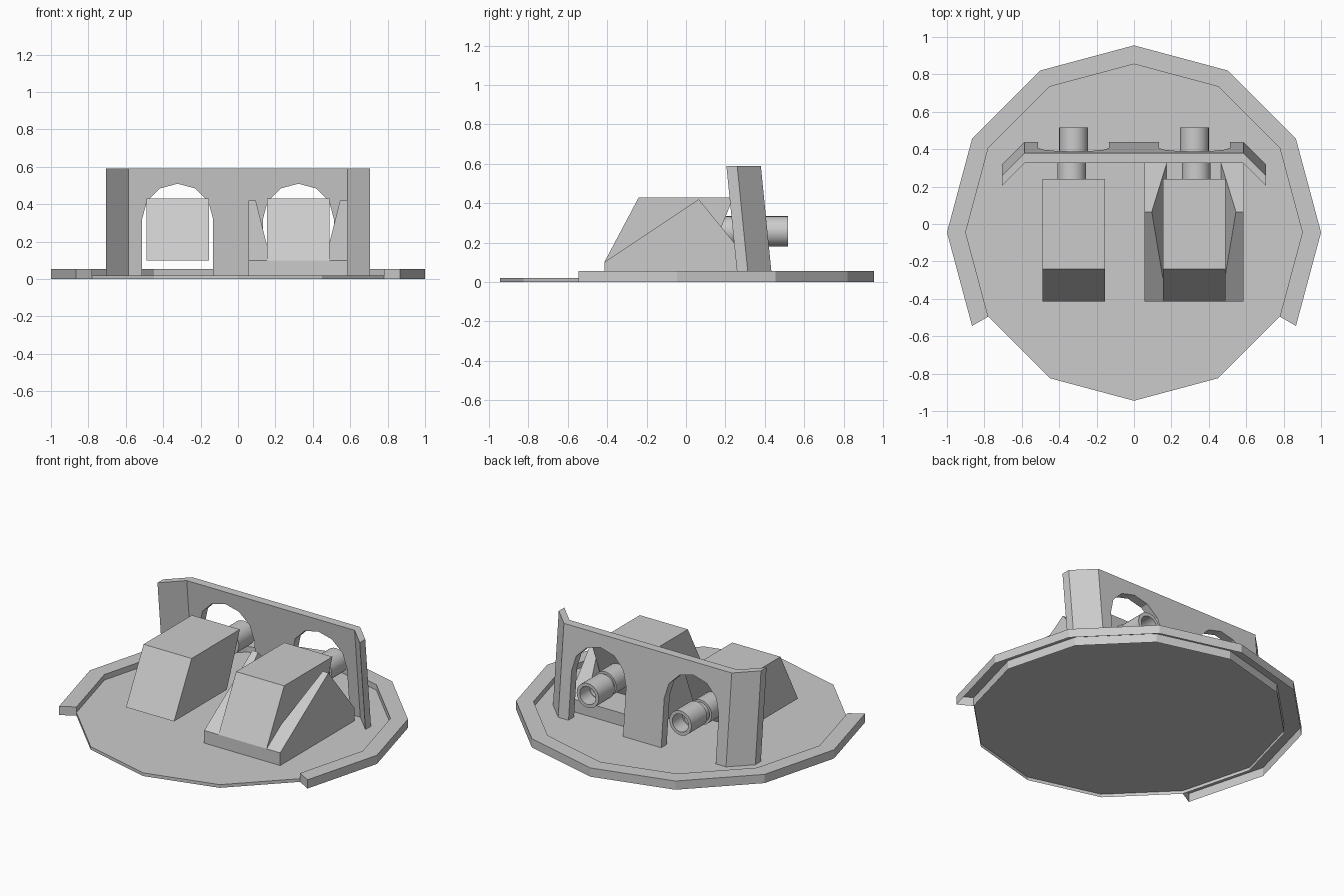
import bpy, bmesh, math
from mathutils import Vector

if "Cube" in bpy.data.objects:
    bpy.data.objects.remove(bpy.data.objects["Cube"])


def loft(name, ring_a, ring_b, cap_a=True, cap_b=True):
    """Solid between two matching outlines."""
    bm = bmesh.new()
    a = [bm.verts.new(p) for p in ring_a]
    b = [bm.verts.new(p) for p in ring_b]
    n = len(a)
    for i in range(n):
        j = (i + 1) % n
        bm.faces.new((a[i], a[j], b[j], b[i]))
    if cap_a:
        bm.faces.new(a[::-1])
    if cap_b:
        bm.faces.new(b)
    bmesh.ops.recalc_face_normals(bm, faces=bm.faces)
    mesh = bpy.data.meshes.new(name)
    bm.to_mesh(mesh)
    bm.free()
    obj = bpy.data.objects.new(name, mesh)
    bpy.context.collection.objects.link(obj)
    return obj


def circle(r, z, k0=0, k1=11, cy=-0.045):
    return [(r * math.cos(math.radians(30 * k)), cy + r * math.sin(math.radians(30 * k)), z)
            for k in range(k0, k1 + 1)]


# Floor plate: twelve-sided, open underneath
loft("floor_plate", circle(0.9, 0), circle(0.9, 0.02), cap_a=False)

# Raised rim around the back two thirds, open underneath
def rim_outline(z):
    return circle(1.0, z, -1, 7) + circle(0.9, z, -1, 7)[::-1]

loft("rim", rim_outline(0), rim_outline(0.055), cap_a=False)


# Back wall leans forward towards the top
def lean(x, y, z):
    return (x, y + (0.59 - z) * 0.1, z)

BAY = 0.323
outline = [(-0.585, 0.59), (-0.585, 0.02)]
for cx in (-BAY, BAY):
    outline.append((cx - 0.19, 0.02))
    for k in range(6, -1, -1):
        t = math.radians(30 * k)
        outline.append((cx + 0.19 * math.cos(t), 0.32 + 0.19 * math.sin(t)))
    outline.append((cx + 0.19, 0.02))
outline += [(0.585, 0.02), (0.585, 0.59)]
loft("arched_wall", [lean(x, 0.325, z) for x, z in outline],
     [lean(x, 0.38, z) for x, z in outline])

# Angled wings at both ends of the wall
for s, side in ((-1, "left"), (1, "right")):
    foot = [(0.585, 0.325), (0.705, 0.205), (0.705, 0.26), (0.585, 0.38)]
    loft("wall_wing_" + side, [lean(s * x, y, 0.02) for x, y in foot],
         [lean(s * x, y, 0.59) for x, y in foot])

# Platform under the right gun
px = [(0.055, -0.415), (0.585, -0.415), (0.585, 0.325), (0.055, 0.325)]
loft("gun_platform", [(x, y, 0.02) for x, y in px], [(x, y, 0.1) for x, y in px])

# Triangular cheek supports on the platform, thinner at the top
for s, side in ((-1, "left"), (1, "right")):
    tri = [(-0.415, 0.1, 0.145), (0.065, 0.42, 0.225), (0.325, 0.1, 0.145)]
    loft("cheek_" + side, [(0.32 + s * 0.265, y, z) for y, z, _ in tri],
         [(0.32 + s * d, y, z) for y, z, d in tri])


def tube(name, cx, y0, y1, r, hole, sides=24):
    """Hollow round tube along y."""
    bm = bmesh.new()
    rings = []
    for rad, y in ((r, y0), (r, y1), (hole, y1), (hole, y1 - 0.12)):
        rings.append([bm.verts.new((cx + rad * math.cos(2 * math.pi * i / sides), y,
                                    0.257 + rad * math.sin(2 * math.pi * i / sides)))
                      for i in range(sides)])
    for a, b in zip(rings, rings[1:]):
        for i in range(sides):
            j = (i + 1) % sides
            bm.faces.new((a[i], a[j], b[j], b[i]))
    bm.faces.new(rings[0])
    bm.faces.new(rings[-1])
    bmesh.ops.recalc_face_normals(bm, faces=bm.faces)
    mesh = bpy.data.meshes.new(name)
    bm.to_mesh(mesh)
    bm.free()
    obj = bpy.data.objects.new(name, mesh)
    bpy.context.collection.objects.link(obj)
    bpy.ops.object.select_all(action='DESELECT')
    bpy.context.view_layer.objects.active = obj
    obj.select_set(True)
    bpy.ops.object.shade_smooth_by_angle(angle=math.radians(35))


# Gun housings with collar, neck and muzzle
for s, side in ((-1, "left"), (1, "right")):
    prof = [(-0.415, 0.1), (-0.24, 0.43), (0.24, 0.43), (0.11, 0.1)]
    loft("gun_housing_" + side, [(s * 0.155, y, z) for y, z in prof],
         [(s * 0.49, y, z) for y, z in prof])
    tube("gun_collar_" + side, s * 0.333, 0.12, 0.33, 0.077, 0.062)
    tube("gun_neck_" + side, s * 0.328, 0.15, 0.42, 0.06, 0.05)
    tube("gun_muzzle_" + side, s * 0.323, 0.36, 0.517, 0.077, 0.056)
